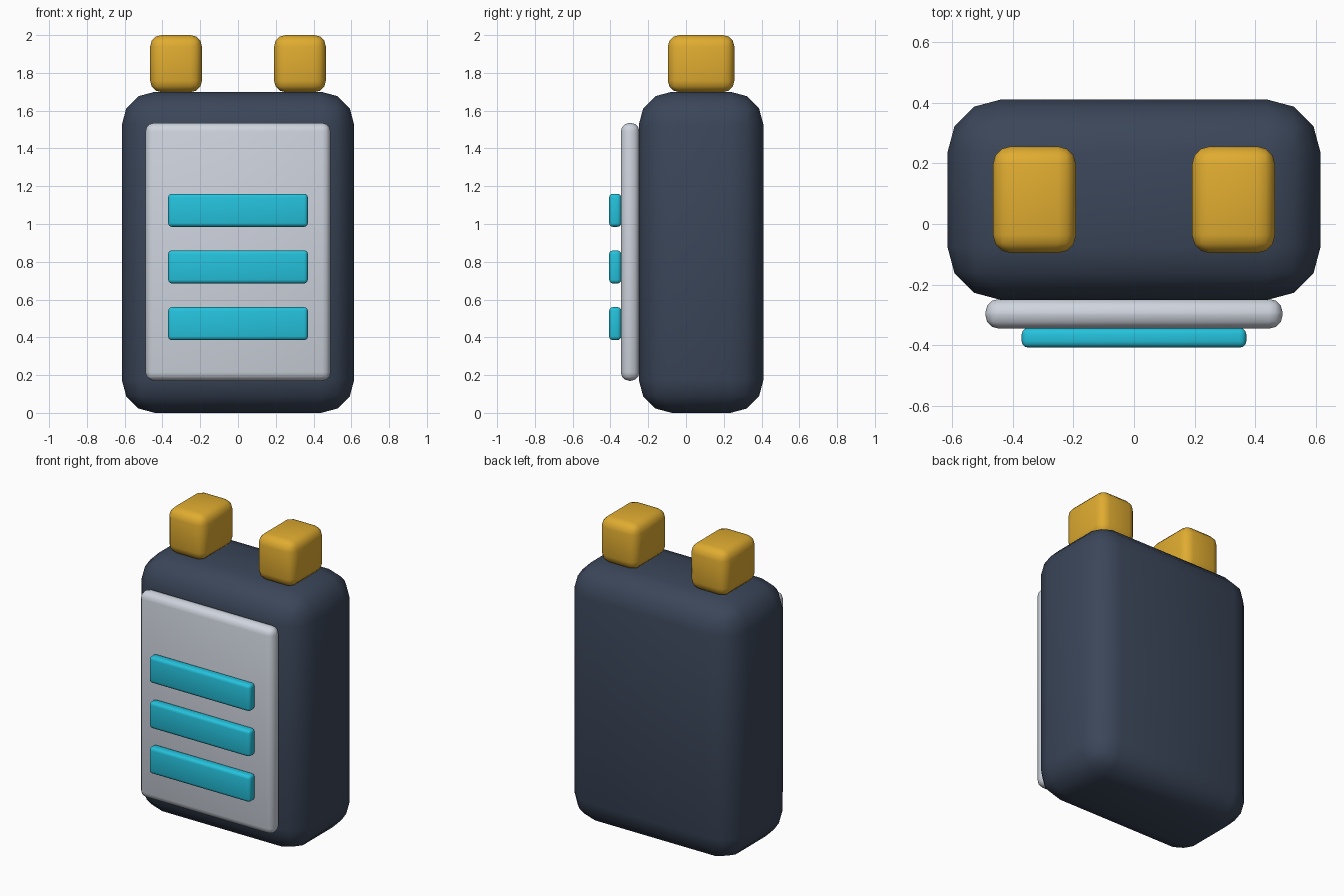
import bpy
import bmesh

if "Cube" in bpy.data.objects:
    bpy.data.objects.remove(bpy.data.objects["Cube"])


def material(name, rgb):
    m = bpy.data.materials.new(name)
    m.diffuse_color = (*rgb, 1.0)
    m.use_nodes = True
    m.node_tree.nodes["Principled BSDF"].inputs["Base Color"].default_value = m.diffuse_color
    return m


NAVY = material("dark_slate", (0.043, 0.061, 0.100))
GREY = material("light_grey", (0.62, 0.66, 0.73))
GOLD = material("gold", (0.745, 0.413, 0.030))
CYAN = material("cyan", (0.018, 0.54, 0.72))


def rounded_box(name, x, y, z, radius, segments, mat):
    """Box spanning the given (min, max) ranges with rounded edges."""
    bm = bmesh.new()
    bmesh.ops.create_cube(bm, size=1.0)
    for v in bm.verts:
        for i, (lo, hi) in enumerate((x, y, z)):
            v.co[i] = lo if v.co[i] < 0 else hi
    bmesh.ops.bevel(bm, geom=bm.edges[:], offset=radius, offset_type='OFFSET',
                    segments=segments, profile=0.5, affect='EDGES',
                    clamp_overlap=True)
    for f in bm.faces:
        f.smooth = True
    mesh = bpy.data.meshes.new(name)
    bm.to_mesh(mesh)
    bm.free()
    mesh.materials.append(mat)
    obj = bpy.data.objects.new(name, mesh)
    bpy.context.collection.objects.link(obj)
    return obj


# Main case
rounded_box("case", (-0.615, 0.615), (-0.25, 0.41), (0.0, 1.7), 0.175, 3, NAVY)

# Front panel
rounded_box("front_panel", (-0.49, 0.49), (-0.345, -0.247), (0.17, 1.535),
            0.045, 3, GREY)

# Charge level bars
for i in range(3):
    z = 0.385 + 0.3 * i
    rounded_box(f"level_bar_{i + 1}", (-0.37, 0.37), (-0.407, -0.343),
                (z, z + 0.175), 0.02, 3, CYAN)

# Terminals on top
for side, cx in (("left", -0.328), ("right", 0.328)):
    rounded_box(f"terminal_{side}", (cx - 0.137, cx + 0.137), (-0.096, 0.256),
                (1.698, 2.0), 0.06, 3, GOLD)
